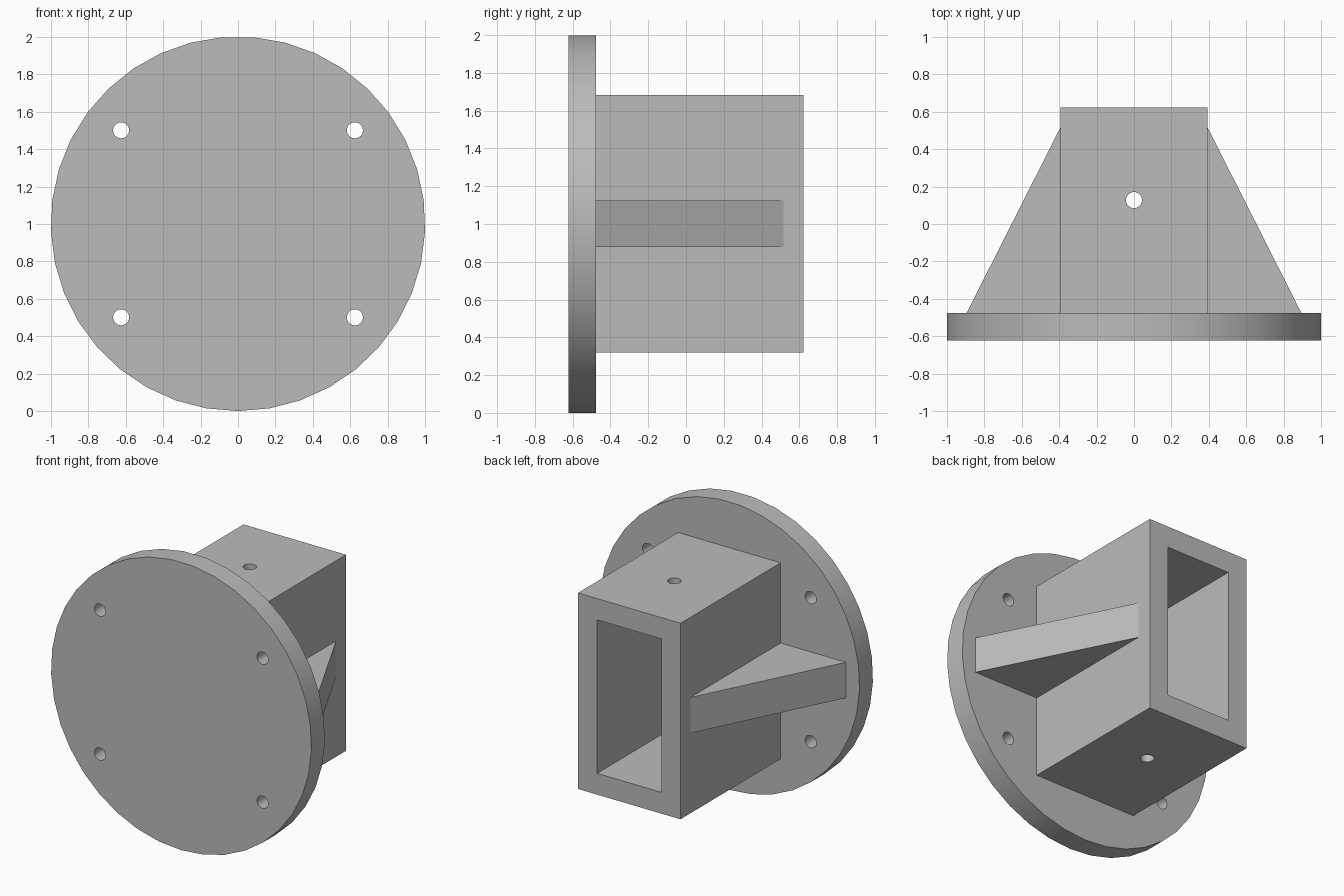
import bpy
import bmesh
import math
from mathutils import Matrix, Vector

if "Cube" in bpy.data.objects:
    bpy.data.objects.remove(bpy.data.objects["Cube"])

MID = 1.001            # height of the central axis
FRONT, SEAT, BACK = -0.623, -0.476, 0.623
HALF_W, HALF_H, WALL = 0.394, 0.681, 0.148
HOLE_R = 0.043

grey = bpy.data.materials.new("plain grey")
grey.use_nodes = True
grey.diffuse_color = (0.5, 0.5, 0.5, 1)
grey.node_tree.nodes["Principled BSDF"].inputs["Base Color"].default_value = (0.5, 0.5, 0.5, 1)


def add_object(name, bm):
    bmesh.ops.recalc_face_normals(bm, faces=bm.faces)
    mesh = bpy.data.meshes.new(name)
    bm.to_mesh(mesh)
    bm.free()
    mesh.materials.append(grey)
    obj = bpy.data.objects.new(name, mesh)
    bpy.context.collection.objects.link(obj)
    return obj


def block(name, half_w, half_h, y0, y1):
    bm = bmesh.new()
    bmesh.ops.create_cube(bm, size=1)
    bmesh.ops.scale(bm, vec=(2 * half_w, y1 - y0, 2 * half_h), verts=bm.verts)
    bmesh.ops.translate(bm, vec=(0, (y0 + y1) / 2, MID), verts=bm.verts)
    return add_object(name, bm)


def prism(name, points, depth):
    """Extrude a closed outline along a vector."""
    bm = bmesh.new()
    face = bm.faces.new([bm.verts.new(p) for p in points])
    ext = bmesh.ops.extrude_face_region(bm, geom=[face], use_keep_orig=True)
    moved = [g for g in ext["geom"] if isinstance(g, bmesh.types.BMVert)]
    bmesh.ops.translate(bm, vec=depth, verts=moved)
    return add_object(name, bm)


def rod(name, centre, radius, length, sides, axis):
    bm = bmesh.new()
    turn = Matrix.Rotation(math.pi / 2, 4, "X") if axis == "Y" else Matrix()
    bmesh.ops.create_cone(bm, cap_ends=True, segments=sides, radius1=radius, radius2=radius,
                          depth=length, matrix=Matrix.Translation(centre) @ turn)
    return add_object(name, bm)


def cut(target, cutters):
    """Subtract the cutters from the target, then discard them."""
    for cutter in cutters:
        cutter.hide_render = True
        mod = target.modifiers.new("cut", "BOOLEAN")
        mod.operation, mod.solver, mod.object = "DIFFERENCE", "EXACT", cutter
    graph = bpy.context.evaluated_depsgraph_get()
    mesh = bpy.data.meshes.new_from_object(target.evaluated_get(graph))
    target.modifiers.clear()
    target.data = mesh
    for cutter in cutters:
        bpy.data.objects.remove(cutter)


def smooth(obj):
    bpy.ops.object.select_all(action="DESELECT")
    obj.select_set(True)
    bpy.context.view_layer.objects.active = obj
    bpy.ops.object.shade_smooth_by_angle(angle=math.radians(30))


# Round flange: odd-sided disc with one corner straight down, and four bolt holes
SIDES = 37
rim = [Vector((1.001 * math.sin(a), FRONT, MID - 1.001 * math.cos(a)))
       for a in (2 * math.pi * i / SIDES for i in range(SIDES))]
flange = prism("flange", rim, (0, SEAT - FRONT, 0))
cut(flange, [rod("bolt_hole_cutter", (x, (FRONT + SEAT) / 2, MID + z), HOLE_R, 0.4, 24, "Y")
             for x in (-0.625, 0.625) for z in (-0.5, 0.5)])
smooth(flange)

# Rectangular sleeve: open at the back, with a pin hole through top and bottom walls
sleeve = block("sleeve", HALF_W, HALF_H, SEAT, BACK)
cut(sleeve, [block("cavity_cutter", HALF_W - WALL, HALF_H - WALL, SEAT - 0.1, BACK + 0.1),
             rod("pin_hole_cutter", (0, 0.128, MID), HOLE_R, 2, 24, "Z")])
smooth(sleeve)

# Triangular ribs bracing the sleeve sides against the flange
for side, label in ((1, "left"), (-1, "right")):
    outline = [(side * HALF_W, SEAT, MID - 0.124), (side * 0.895, SEAT, MID - 0.124),
               (side * HALF_W, 0.515, MID - 0.124)]
    prism(label + "_rib", outline, (0, 0, 0.248))
